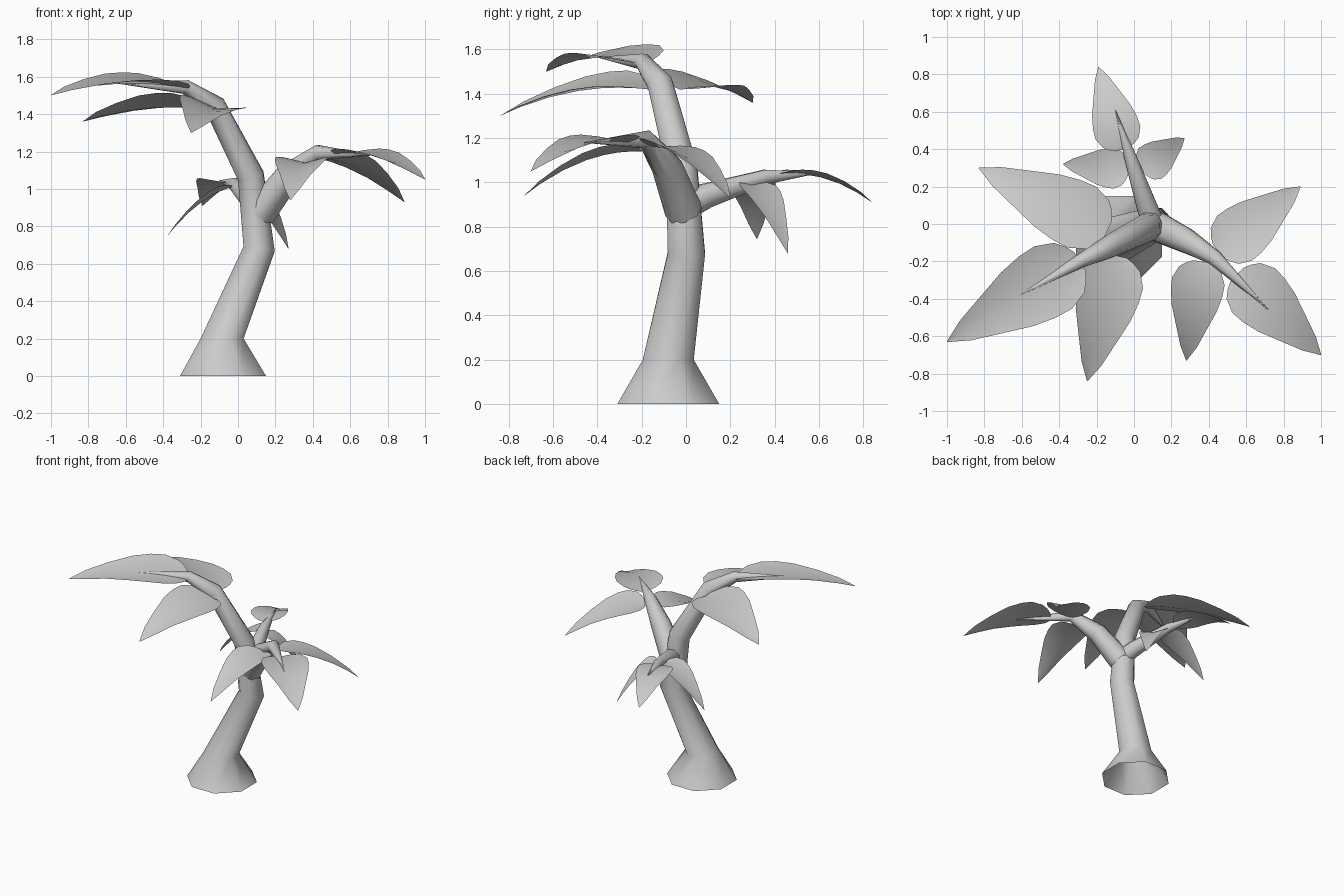
import bpy, math
from mathutils import Vector

if "Cube" in bpy.data.objects:
    bpy.data.objects.remove(bpy.data.objects["Cube"])


def make(name, verts, faces):
    mesh = bpy.data.meshes.new(name)
    mesh.from_pydata(verts, [], faces)
    for p in mesh.polygons:
        p.use_smooth = True
    ob = bpy.data.objects.new(name, mesh)
    bpy.context.collection.objects.link(ob)
    return ob


def limb(name, path, sides=8, flat_rings=0):
    """Tapered tube along (x, y, z, apothem) points, open at the start."""
    pts = [Vector(p[:3]) for p in path]
    n = len(pts)
    verts, faces = [], []
    ref = Vector((1, 0, 0)) if flat_rings else Vector((0, 0, 1))
    for i, p in enumerate(pts):
        d = (pts[min(i + 1, n - 1)] - p).normalized() + (p - pts[max(i - 1, 0)]).normalized()
        if i < flat_rings:
            d = Vector((0, 0, 1))
        d.normalize()
        u = (ref - d * ref.dot(d)).normalized()
        v = d.cross(u)
        ref = u
        r = path[i][3] / math.cos(math.pi / sides)
        for k in range(sides):
            a = 2 * math.pi * (k + 0.5) / sides
            verts.append(p + (u * math.cos(a) + v * math.sin(a)) * r)
    for i in range(n - 1):
        for k in range(sides):
            a, b = i * sides + k, i * sides + (k + 1) % sides
            faces.append((a, b, b + sides, a + sides))
    return make(name, verts, faces)


# half-width of the blade along its length
PROFILE = [(0, .3), (.03, .55), (.08, .8), (.2, 1), (.32, .98), (.47, .86),
           (.67, .58), (.86, .31), (1, .01)]


def leaf(name, base, tip, half, arch, cup, tilt):
    """Arched, cupped blade; tilt raises its left edge (seen base to tip)."""
    b, t = Vector(base), Vector(tip)
    d = t - b
    side = Vector((-d.y, d.x, 0)).normalized()
    verts, faces = [], []
    for s, w in PROFILE:
        c = b + d * s + Vector((0, 0, 4 * arch * s * (1 - s)))
        for k in (1, 0, -1):
            lift = (cup + k * tilt) * w * abs(k)
            verts.append(c + side * (half * w * k) + Vector((0, 0, lift)))
    for i in range(len(PROFILE) - 1):
        for k in (0, 1):
            a = i * 3 + k
            faces.append((a, a + 3, a + 4, a + 1))
    return make(name, verts, faces)


# trunk with flared foot, running on into the tallest branch
limb("trunk", [(-.08, -.08, 0, .23), (-.085, -.08, .2, .115), (.113, .002, .68, .084),
               (.068, -.02, 1.07, .07), (-.122, -.115, 1.44, .057),
               (-.28, -.195, 1.545, .036), (-.65, -.4, 1.565, .001)], flat_rings=2)

# side branches
limb("right_branch", [(.115, -.01, .87, .08), (.27, -.085, 1.07, .066),
                      (.43, -.18, 1.195, .04), (.72, -.46, 1.18, .001)])
limb("back_branch", [(.1, .01, .9, .06), (.07, .09, .94, .055),
                     (-.02, .36, 1.025, .033), (-.1, .61, 1.045, .001)])

# leaves, three per branch: base, tip, half width, arch, cup, tilt
LEAVES = {
    "top_leaf_end": ((-.29, -.2, 1.535), (-1, -.63, 1.5), .195, .045, .042, -.02),
    "top_leaf_front": ((-.09, -.17, 1.42), (-.25, -.84, 1.3), .175, .05, .042, -.035),
    "top_leaf_back": ((-.14, -.03, 1.42), (-.83, .3, 1.36), .18, .04, .042, .037),
    "right_leaf_end": ((.55, -.27, 1.18), (1, -.7, 1.05), .165, .05, .03, 0),
    "right_leaf_front": ((.36, -.2, 1.14), (.28, -.73, .94), .142, .055, .037, 0),
    "right_leaf_back": ((.45, -.145, 1.16), (.89, .2, .93), .152, .055, .03, -.02),
    "back_leaf_end": ((-.06, .4, 1.03), (-.19, .84, .91), .125, .05, .02, 0),
    "back_leaf_left": ((-.03, .29, 1.01), (-.38, .32, .745), .107, .045, .025, 0),
    "back_leaf_right": ((.04, .29, .99), (.27, .46, .68), .102, .06, .02, 0),
}
for name, spec in LEAVES.items():
    leaf(name, *spec)
